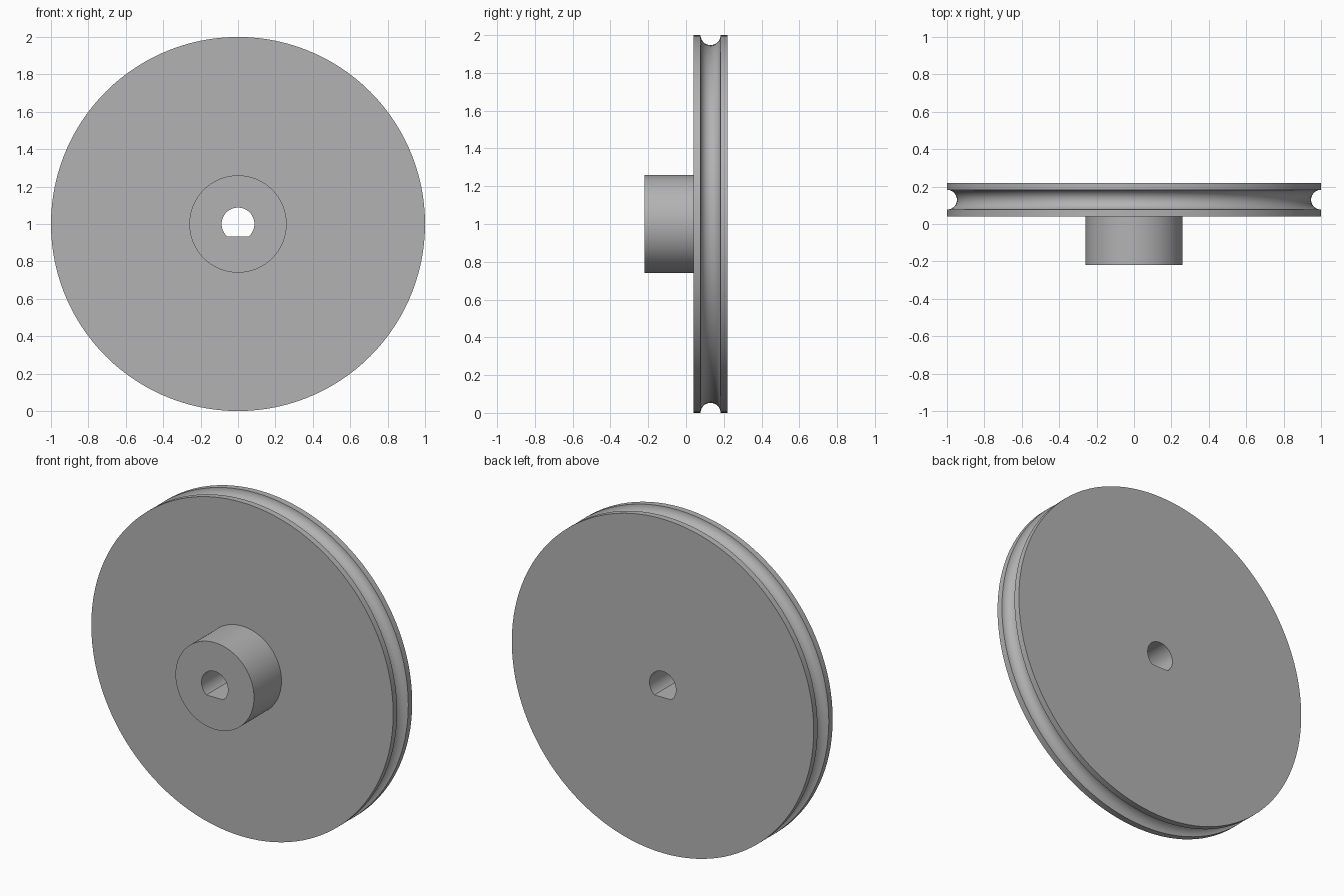
import bpy, bmesh
from math import sin, cos, pi, radians

if "Cube" in bpy.data.objects:
    bpy.data.objects.remove(bpy.data.objects["Cube"], do_unlink=True)

SEGMENTS = 120
BORE, FLAT = 0.0875, 0.068      # shaft hole radius, depth of its flat side
HUB, RIM = 0.26, 1.0            # outer radii
FRONT, FACE, BACK = -0.22, 0.04, 0.22
GROOVE, GROOVE_Y = 0.053, 0.13  # belt groove radius and centre

# Grey material
grey = bpy.data.materials.new("plain grey")
grey.use_nodes = True
colour = (0.45, 0.45, 0.45, 1)
grey.diffuse_color = colour
grey.node_tree.nodes["Principled BSDF"].inputs["Base Color"].default_value = colour

# Closed cross-section as (radius, y): hub, wheel face, grooved rim, back, bore
groove = [(RIM - GROOVE * sin(pi * i / 20), GROOVE_Y - GROOVE * cos(pi * i / 20))
          for i in range(21)]
profile = [(BORE, FRONT), (HUB, FRONT), (HUB, FACE), (RIM, FACE),
           *groove, (RIM, BACK), (BORE, BACK)]


def bore_radius(angle):
    """Radius of the D-shaped shaft hole, flat at the bottom."""
    s = sin(angle)
    return min(BORE, -FLAT / s) if s < 0 else BORE


# Spin the cross-section around the y axis
bm = bmesh.new()
rings = []
for k in range(SEGMENTS):
    a = radians(360 * k / SEGMENTS)
    ring = []
    for r, y in profile:
        radius = bore_radius(a) if r == BORE else r
        ring.append(bm.verts.new((radius * cos(a), y, 1 + radius * sin(a))))
    rings.append(ring)
for k, ring in enumerate(rings):
    following = rings[(k + 1) % SEGMENTS]
    for i in range(len(profile)):
        j = (i + 1) % len(profile)
        bm.faces.new((ring[i], ring[j], following[j], following[i]))
bmesh.ops.recalc_face_normals(bm, faces=bm.faces)

mesh = bpy.data.meshes.new("pulley_wheel")
bm.to_mesh(mesh)
bm.free()
mesh.materials.append(grey)
pulley = bpy.data.objects.new("pulley_wheel", mesh)
bpy.context.collection.objects.link(pulley)

# Smooth round surfaces, crisp rims
bpy.ops.object.select_all(action="DESELECT")
pulley.select_set(True)
bpy.context.view_layer.objects.active = pulley
bpy.ops.object.shade_smooth_by_angle(angle=radians(30))
